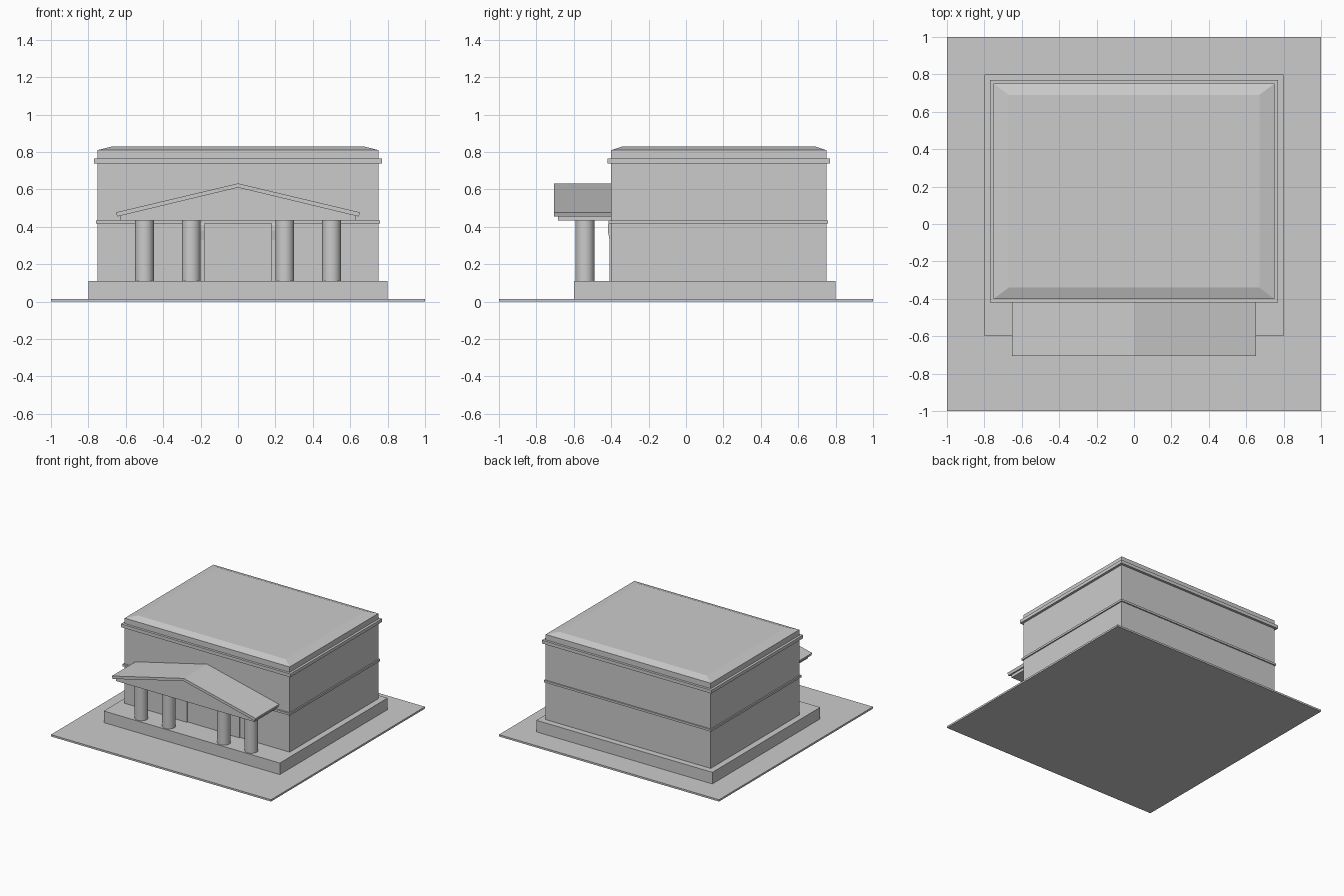
import bpy, bmesh

cube = bpy.data.objects.get("Cube")
if cube:
    bpy.data.objects.remove(cube, do_unlink=True)

stone = bpy.data.materials.new("stone_grey")
stone.use_nodes = True
grey = (0.6, 0.6, 0.6, 1)
stone.diffuse_color = grey
stone.node_tree.nodes["Principled BSDF"].inputs["Base Color"].default_value = grey


def finish(name, bm):
    bmesh.ops.recalc_face_normals(bm, faces=bm.faces)
    mesh = bpy.data.meshes.new(name)
    bm.to_mesh(mesh)
    bm.free()
    mesh.materials.append(stone)
    obj = bpy.data.objects.new(name, mesh)
    bpy.context.collection.objects.link(obj)
    return obj


def block(name, half_width, y0, y1, z0, z1, inset=(0, 0)):
    """Box centred on x, with an optional tapered top."""
    bm = bmesh.new()
    bmesh.ops.create_cube(bm, size=2)
    middle, half_depth = (y0 + y1) / 2, (y1 - y0) / 2
    for v in bm.verts:
        top = v.co.z > 0
        v.co.x *= half_width - inset[0] * top
        v.co.y = middle + v.co.y * (half_depth - inset[1] * top)
        v.co.z = z1 if top else z0
    return finish(name, bm)


def extrude(name, points, offset):
    """Prism from a closed outline, pushed along the offset."""
    bm = bmesh.new()
    face = bm.faces.new([bm.verts.new(p) for p in points])
    result = bmesh.ops.extrude_face_region(bm, geom=[face], use_keep_orig=True)
    moved = [g for g in result["geom"] if isinstance(g, bmesh.types.BMVert)]
    bmesh.ops.translate(bm, verts=moved, vec=offset)
    return finish(name, bm)


# Ground and stepped base
block("ground_slab", 1, -1, 1, 0, 0.015)
block("podium", 0.8, -0.6, 0.8, 0.015, 0.11)

# Main hall with its bands and shallow hipped top
block("hall_walls", 0.75, -0.4, 0.75, 0.11, 0.81)
block("hall_roof", 0.75, -0.4, 0.75, 0.81, 0.83, (0.08, 0.06))
block("middle_band", 0.76, -0.415, 0.76, 0.418, 0.435)
block("cornice", 0.77, -0.42, 0.77, 0.738, 0.765)

# Portico gable and its overhanging roof
gable = [(-0.63, 0.435), (0.63, 0.435), (0.63, 0.46), (0, 0.61), (-0.63, 0.46)]
extrude("gable", [(x, -0.685, z) for x, z in gable], (0, 0.285, 0))
slab = [(-0.645, 0.455), (0, 0.61), (0.645, 0.455),
        (0.653, 0.477), (0, 0.632), (-0.653, 0.477)]
extrude("portico_roof", [(x, -0.705, z) for x, z in slab], (0, 0.305, 0))

# Columns and the wall pilasters behind the inner pair
bracket = [(-0.4, 0.11), (-0.409, 0.11), (-0.409, 0.33),
           (-0.418, 0.38), (-0.418, 0.41), (-0.414, 0.42), (-0.4, 0.42)]
for side, word in ((-1, "right"), (1, "left")):
    for x, place in ((0.5, "outer"), (0.25, "inner")):
        bpy.ops.mesh.primitive_cylinder_add(
            vertices=32, radius=0.05, depth=0.325, location=(side * x, -0.54, 0.2725))
        column = bpy.context.object
        column.name = f"{place}_column_{word}"
        column.data.materials.append(stone)
        bpy.ops.object.shade_smooth_by_angle()
    extrude(f"pilaster_{word}", [(side * 0.178, y, z) for y, z in bracket],
            (side * 0.12, 0, 0))
